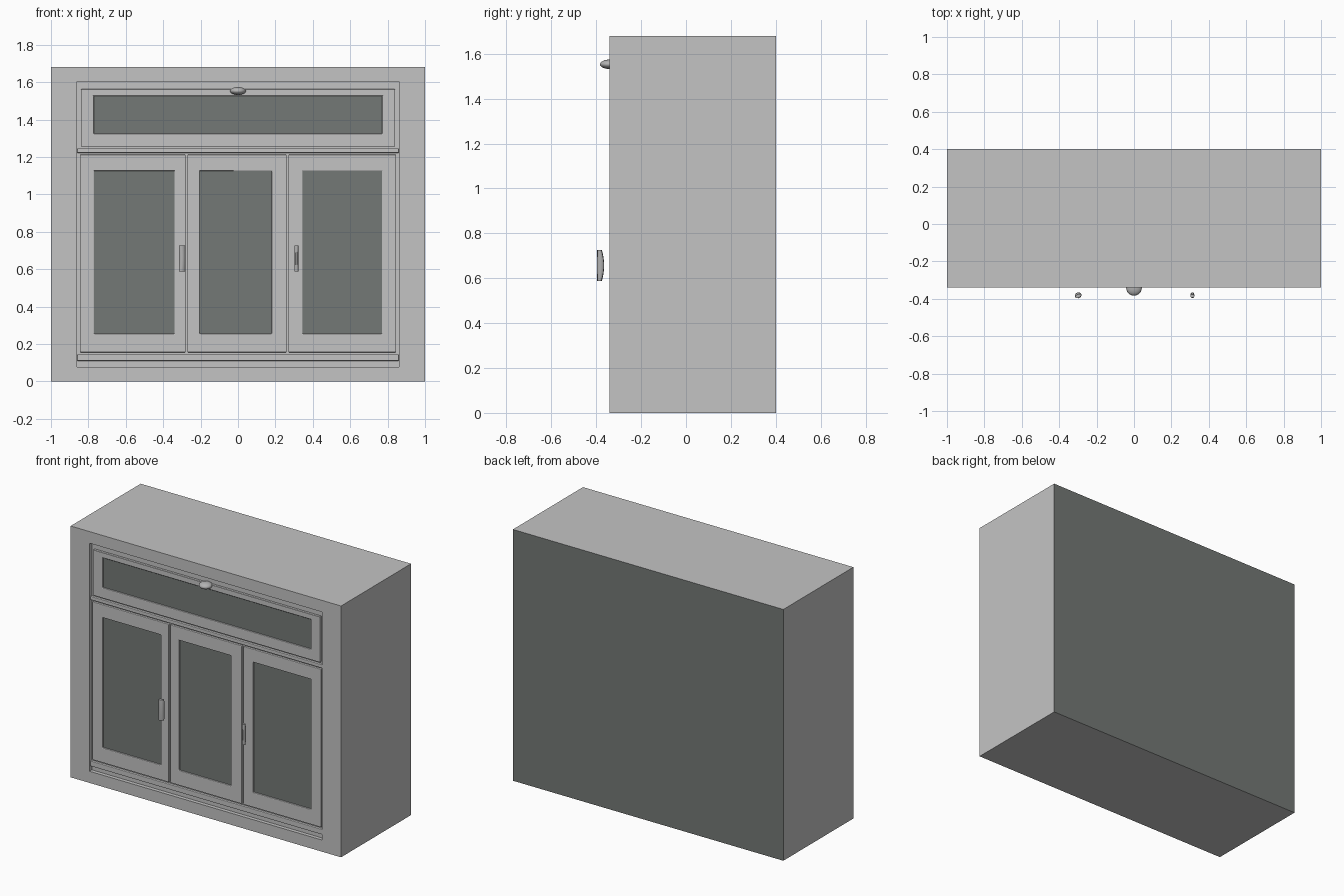
import bpy
import bmesh
import math

if "Cube" in bpy.data.objects:
    bpy.data.objects.remove(bpy.data.objects["Cube"])


def material(name, rgb):
    m = bpy.data.materials.new(name)
    m.diffuse_color = (*rgb, 1.0)
    m.use_nodes = True
    m.node_tree.nodes["Principled BSDF"].inputs["Base Color"].default_value = m.diffuse_color
    return m


LIGHT = material("light_grey_paint", (0.55, 0.55, 0.55))
DARK = material("dark_grey_panel", (0.175, 0.19, 0.182))
METAL = material("grey_metal", (0.45, 0.45, 0.45))


def finish(bm, name, *mats):
    bmesh.ops.recalc_face_normals(bm, faces=bm.faces)
    me = bpy.data.meshes.new(name)
    bm.to_mesh(me)
    bm.free()
    ob = bpy.data.objects.new(name, me)
    bpy.context.collection.objects.link(ob)
    for m in mats:
        me.materials.append(m)
    return ob


def bevel(ob, width, segments=2):
    mod = ob.modifiers.new("edge_bevel", "BEVEL")
    mod.width = width
    mod.segments = segments
    mod.limit_method = "ANGLE"


def add_box(bm, x0, x1, y0, y1, z0, z1):
    verts = bmesh.ops.create_cube(bm, size=1)["verts"]
    for v in verts:
        v.co.x = x1 if v.co.x > 0 else x0
        v.co.y = y1 if v.co.y > 0 else y0
        v.co.z = z1 if v.co.z > 0 else z0


def box(name, x0, x1, y0, y1, z0, z1, mat):
    bm = bmesh.new()
    add_box(bm, x0, x1, y0, y1, z0, z1)
    return finish(bm, name, mat)


def frame(name, outer, inner, y0, y1):
    """Rectangular ring; rectangles are (x0, x1, z0, z1)."""
    bm = bmesh.new()

    def loop(r, y):
        x0, x1, z0, z1 = r
        return [bm.verts.new((x, y, z)) for x, z in
                ((x0, z0), (x1, z0), (x1, z1), (x0, z1))]

    rings = [loop(outer, y0), loop(inner, y0), loop(inner, y1), loop(outer, y1)]
    for a, b in zip(rings, rings[1:] + rings[:1]):
        for i in range(4):
            j = (i + 1) % 4
            bm.faces.new((a[i], a[j], b[j], b[i]))
    ob = finish(bm, name, LIGHT)
    bevel(ob, 0.004)
    return ob


# carcass: box with a shallow recess in the front and a dark back
FRONT, BACK, TOP = -0.34, 0.40, 1.68
FLOOR = -0.315
bm = bmesh.new()
add_box(bm, -1, 1, FRONT, BACK, 0, TOP)
bm.faces.ensure_lookup_table()
bm.normal_update()
front = next(f for f in bm.faces if f.normal.y < -0.9)
back = next(f for f in bm.faces if f.normal.y > 0.9)
back.material_index = 1
bmesh.ops.inset_region(bm, faces=[front], thickness=0.11)
for v in front.verts:
    v.co.x = math.copysign(0.86, v.co.x)
lip = bmesh.ops.extrude_discrete_faces(bm, faces=[front])["faces"][0]
for v in lip.verts:
    v.co.y = FLOOR
finish(bm, "carcass", LIGHT, DARK)

# doors and top flap: raised frame around a dark panel
doors = [
    ("top_flap", (-0.84, 0.84, 1.255, 1.562), (-0.77, 0.77, 1.325, 1.525)),
    ("left_door", (-0.845, -0.28, 0.155, 1.212), (-0.77, -0.34, 0.255, 1.125)),
    ("middle_door", (-0.27, 0.26, 0.155, 1.212), (-0.205, 0.18, 0.255, 1.125)),
    ("right_door", (0.27, 0.845, 0.155, 1.212), (0.345, 0.77, 0.255, 1.125)),
]
for name, outer, inner in doors:
    frame(name + "_frame", outer, inner, -0.332, FLOOR)
    x0, x1, z0, z1 = inner
    box(name + "_panel", x0, x1, -0.322, FLOOR, z0, z1, DARK)

# rail between flap and doors, and sill below the doors
for name, z0, z1 in (("middle_rail", 1.222, 1.246), ("bottom_sill", 0.11, 0.145)):
    bevel(box(name, -0.86, 0.86, -0.334, FLOOR, z0, z1, LIGHT), 0.004)


# gently bowed door handles
def handle(name, x, half_width, turn):
    bm = bmesh.new()
    steps, sides = 10, 10
    rings = []
    for s in range(steps + 1):
        t = 2 * s / steps - 1
        depth = 0.016 - 0.007 * t * t
        cy = -0.381 - 0.004 * t * t
        ring = []
        for k in range(sides):
            a = 2 * math.pi * k / sides
            dx, dy = half_width * math.cos(a), depth * math.sin(a)
            ring.append(bm.verts.new((
                x + dx * math.cos(turn) - dy * math.sin(turn),
                cy + dx * math.sin(turn) + dy * math.cos(turn),
                0.657 + 0.069 * t)))
        rings.append(ring)
    for a, b in zip(rings, rings[1:]):
        for k in range(sides):
            j = (k + 1) % sides
            bm.faces.new((a[k], a[j], b[j], b[k]))
    bm.faces.new(rings[0])
    bm.faces.new(rings[-1])
    return finish(bm, name, METAL)


left_handle = handle("left_handle", -0.298, 0.018, 0.4)
right_handle = handle("right_handle", 0.312, 0.011, 0.0)

# flattened round knob on the top flap
bm = bmesh.new()
bmesh.ops.create_uvsphere(bm, u_segments=24, v_segments=14, radius=1)
bmesh.ops.scale(bm, vec=(0.042, 0.042, 0.021), verts=bm.verts)
bmesh.ops.translate(bm, vec=(0, -0.341, 1.553), verts=bm.verts)
knob = finish(bm, "flap_knob", METAL)

# smooth the rounded metal parts
for ob in (left_handle, right_handle, knob):
    bpy.ops.object.select_all(action="DESELECT")
    ob.select_set(True)
    bpy.context.view_layer.objects.active = ob
    bpy.ops.object.shade_smooth_by_angle(angle=math.radians(40))
